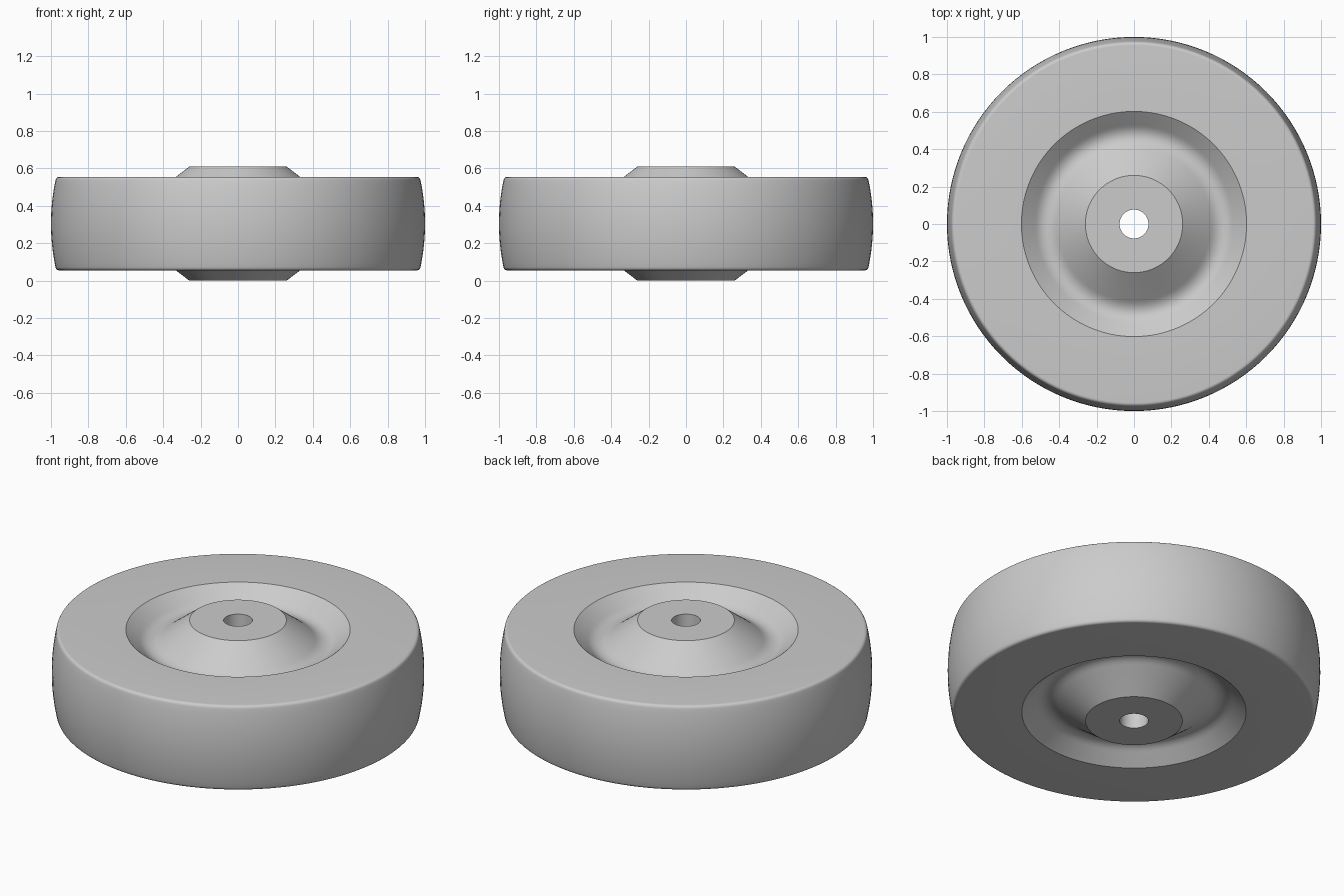
import bpy, bmesh, math
from mathutils import Vector

if "Cube" in bpy.data.objects:
    bpy.data.objects.remove(bpy.data.objects["Cube"], do_unlink=True)

MID = 0.305      # height of the wheel's centre plane
SIDES = 128


def bend(a, corner, b, steps):
    """Rounded corner from a to b, tangent to the lines through the corner."""
    a, corner, b = Vector(a), Vector(corner), Vector(b)
    ts = [i / steps for i in range(steps + 1)]
    return [a * (1 - t) ** 2 + corner * 2 * t * (1 - t) + b * t * t for t in ts]


# Half profile (radius, height above centre plane), from bore to tread
half = [Vector((0.077, 0.305)), Vector((0.26, 0.305))]            # hub face
half += bend((0.41, 0.19), (0.473, 0.141), (0.532, 0.194), 12)    # dished groove
half += [Vector((0.602, 0.25))]                                   # rim edge
half += bend((0.955, 0.25), (0.972, 0.25), (0.976, 0.232), 6)     # shoulder

# Crowned tread, down to the centre plane
for i in range(1, 9):
    h = 0.232 * (1 - i / 8)
    half.append(Vector((1 - 0.024 * (h / 0.232) ** 2, h)))

# Mirror the half profile and revolve it around the axle
profile = half + [Vector((p.x, -p.y)) for p in reversed(half[:-1])]
bm = bmesh.new()
ring = [bm.verts.new((p.x, 0, p.y + MID)) for p in profile]
edges = [bm.edges.new((v, ring[(i + 1) % len(ring)])) for i, v in enumerate(ring)]
bmesh.ops.spin(bm, geom=ring + edges, cent=(0, 0, 0), axis=(0, 0, 1),
               angle=math.tau, steps=SIDES, use_merge=True)
bmesh.ops.remove_doubles(bm, verts=bm.verts[:], dist=0.0001)
bmesh.ops.recalc_face_normals(bm, faces=bm.faces[:])

mesh = bpy.data.meshes.new("wheel")
bm.to_mesh(mesh)
bm.free()
wheel = bpy.data.objects.new("wheel", mesh)
bpy.context.collection.objects.link(wheel)

# Plain grey material
grey = bpy.data.materials.new("light grey")
grey.use_nodes = True
colour = (0.6, 0.6, 0.6, 1)
grey.diffuse_color = colour
grey.node_tree.nodes["Principled BSDF"].inputs["Base Color"].default_value = colour
mesh.materials.append(grey)

bpy.ops.object.select_all(action='DESELECT')
wheel.select_set(True)
bpy.context.view_layer.objects.active = wheel
bpy.ops.object.shade_smooth_by_angle(angle=math.radians(30))
